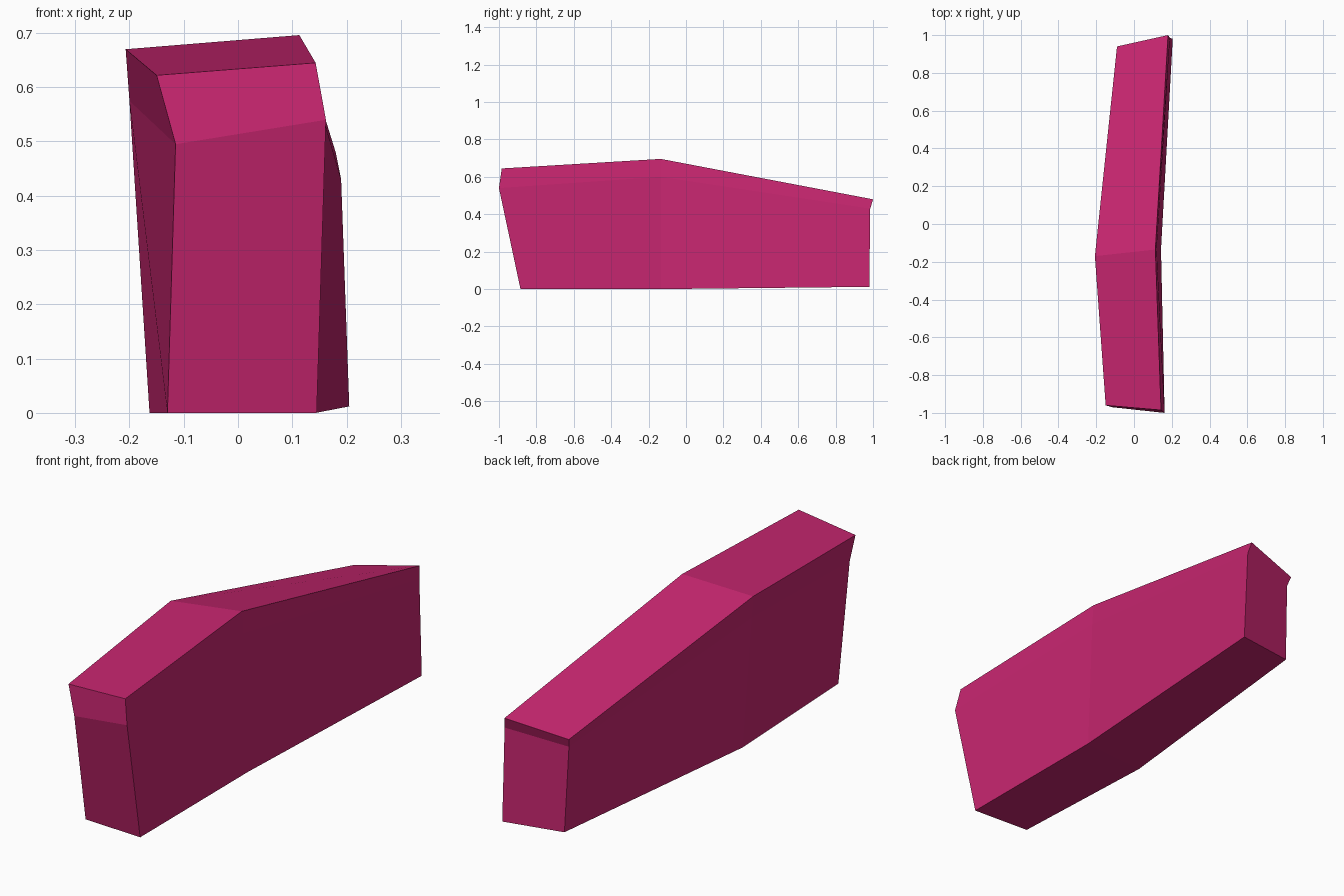
import bpy
import bmesh

# Remove the default cube
cube = bpy.data.objects.get("Cube")
if cube:
    bpy.data.objects.remove(cube, do_unlink=True)

# Single flat colour
pink = bpy.data.materials.new("deep_pink")
pink.use_nodes = True
colour = (0.57, 0.019, 0.16, 1.0)
pink.diffuse_color = colour
bsdf = next(n for n in pink.node_tree.nodes if n.type == 'BSDF_PRINCIPLED')
bsdf.inputs["Base Color"].default_value = colour
bsdf.inputs["Roughness"].default_value = 0.8


def loft(name, sections, material):
    """Skin closed rings of points, then cap both ends with quads."""
    bm = bmesh.new()
    rings = [[bm.verts.new(p) for p in ring] for ring in sections]
    n = len(rings[0])
    for a, b in zip(rings, rings[1:]):
        for i in range(n):
            j = (i + 1) % n
            bm.faces.new((a[i], a[j], b[j], b[i]))
    for ring in (rings[0], rings[-1]):
        for i in range(n // 2 - 1):
            bm.faces.new((ring[i], ring[i + 1], ring[n - 2 - i], ring[n - 1 - i]))
    bmesh.ops.recalc_face_normals(bm, faces=bm.faces)
    mesh = bpy.data.meshes.new(name)
    bm.to_mesh(mesh)
    bm.free()
    mesh.materials.append(material)
    obj = bpy.data.objects.new(name, mesh)
    bpy.context.collection.objects.link(obj)
    return obj


# Each ring: up the -x side (bottom, bend, top), then down the +x side
front = [(-0.13, -0.87, 0), (-0.115, -0.97, 0.495), (-0.15, -0.96, 0.622),
         (0.143, -0.985, 0.645), (0.162, -1.0, 0.54), (0.145, -0.885, 0)]
middle = [(-0.163, -0.16, 0), (-0.2, -0.17, 0.575), (-0.207, -0.17, 0.67),
          (0.113, -0.135, 0.696), (0.12, -0.135, 0.6), (0.143, -0.135, 0)]
back = [(-0.065, 0.935, 0.02), (-0.08, 0.925, 0.395), (-0.09, 0.94, 0.435),
        (0.18, 1.0, 0.48), (0.19, 0.985, 0.43), (0.205, 0.98, 0.012)]

# Faceted, slightly bent block
loft("bent_block", [front, middle, back], pink)
